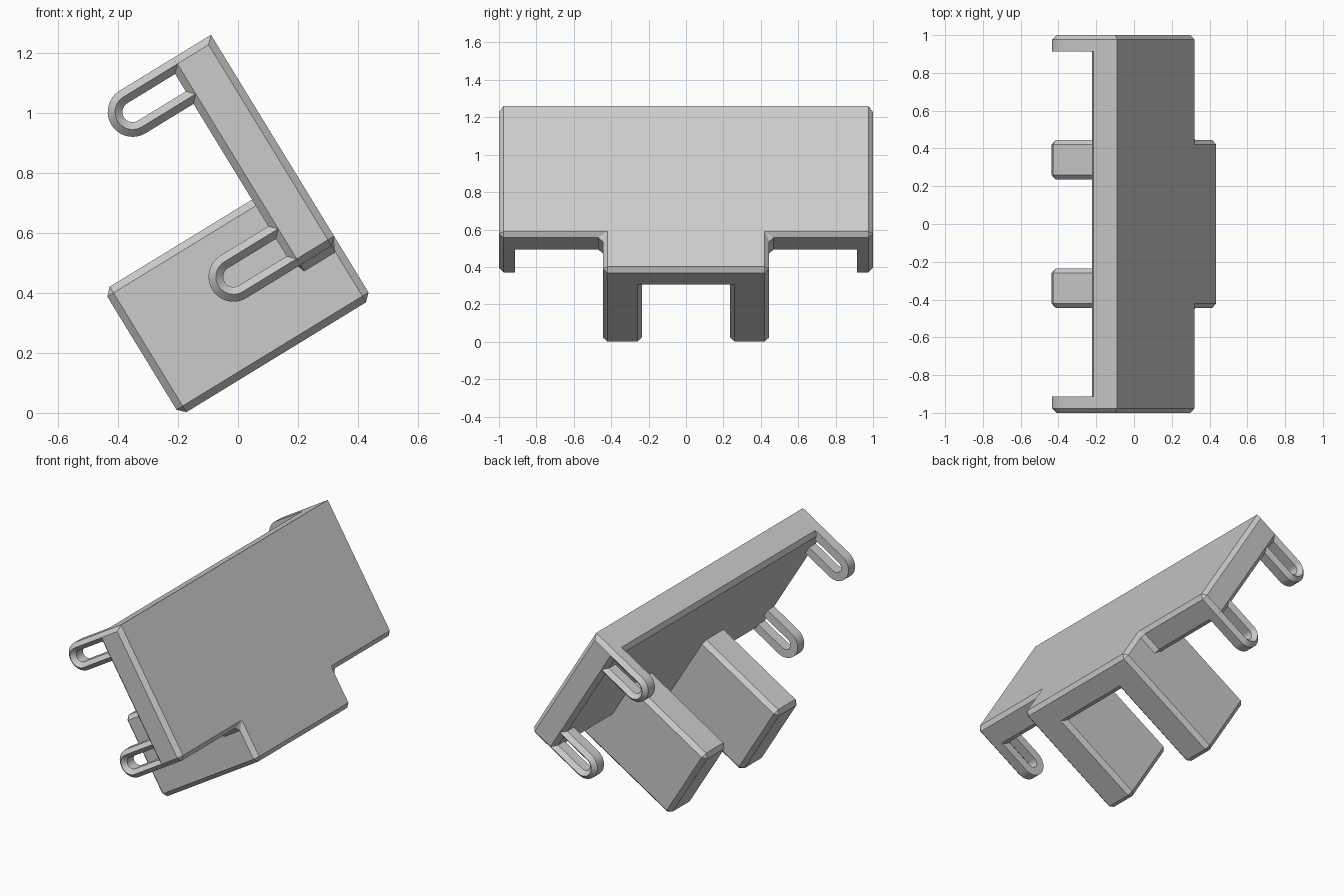
import bpy, bmesh, math
from mathutils import Matrix

cube = bpy.data.objects.get("Cube")
if cube:
    bpy.data.objects.remove(cube, do_unlink=True)

CHAMFER = 0.024
THICK, WIDE_END, TAB_END = 0.17, 0.81, 1.03   # plate thickness, lower edges
TAB_Y = 0.445

gray = bpy.data.materials.new("light gray")
gray.use_nodes = True
gray.diffuse_color = (0.6, 0.6, 0.6, 1)
gray.node_tree.nodes["Principled BSDF"].inputs["Base Color"].default_value = gray.diffuse_color

# Tilted frame: local x = out of the plate's inner side, y = length, z = down the plate
TILT = math.radians(31.45)
s, c = math.sin(TILT), math.cos(TILT)
FRAME = Matrix(((-c, 0, s, -0.09), (0, 1, 0, 0), (-s, 0, -c, 1.26), (0, 0, 0, 1)))


def finish(name, bm):
    bm.transform(FRAME)
    bmesh.ops.recalc_face_normals(bm, faces=bm.faces)
    mesh = bpy.data.meshes.new(name)
    bm.to_mesh(mesh)
    bm.free()
    mesh.materials.append(gray)
    obj = bpy.data.objects.new(name, mesh)
    bpy.context.collection.objects.link(obj)
    bpy.ops.object.select_all(action='DESELECT')
    obj.select_set(True)
    bpy.context.view_layer.objects.active = obj
    bpy.ops.object.shade_smooth_by_angle(angle=math.radians(25))


def chamfered_slab(name, outline, depth, keep_sharp=lambda p: False):
    """Extrude a (y, z) outline along local x and chamfer its edges."""
    bm = bmesh.new()
    face = bm.faces.new([bm.verts.new((0, y, z)) for y, z in outline])
    new = bmesh.ops.extrude_face_region(bm, geom=[face])["geom"]
    bmesh.ops.translate(bm, vec=(depth, 0, 0),
                        verts=[g for g in new if isinstance(g, bmesh.types.BMVert)])
    bmesh.ops.recalc_face_normals(bm, faces=bm.faces)
    edges = [e for e in bm.edges
             if not keep_sharp((e.verts[0].co + e.verts[1].co) / 2)]
    bmesh.ops.bevel(bm, geom=edges, offset=CHAMFER, segments=1,
                    affect='EDGES', offset_type='OFFSET')
    finish(name, bm)


# Wide plate with a narrower tab below; its top outer edge stays sharp
half = [(1, 0), (1, WIDE_END), (TAB_Y, WIDE_END), (TAB_Y, TAB_END)]
outline = half + [(-y, z) for y, z in reversed(half)]
chamfered_slab("back_plate", outline, THICK,
               lambda p: p.x < 0.001 and p.z < 0.001 and abs(p.y) < 0.001)

# Two thick legs standing out of the tab
for side, sign in (("left", 1), ("right", -1)):
    inner, outer = sign * 0.235, sign * TAB_Y
    chamfered_slab(side + "_leg", [(inner, 0.54), (outer, 0.54),
                                   (outer, TAB_END), (inner, TAB_END)], 0.75)


def loop_hook(name, sign, top):
    """Sweep a ridged section around a U-shaped loop."""
    outer, inner = 0.083, 0.034
    ridge = (outer + inner) / 2
    section = [(outer, 0.914), (outer, 1 - CHAMFER), (ridge, 1),
               (inner, 1 - CHAMFER), (inner, 0.914)]
    start, centre, steps = 0.13, 0.357, 18
    stations = [(start, -math.pi / 2)]
    stations += [(centre, math.pi * (i / steps - 0.5)) for i in range(steps + 1)]
    stations += [(start, math.pi / 2)]
    bm = bmesh.new()
    rings = [[bm.verts.new((x + r * math.cos(a), sign * y, top + outer + r * math.sin(a)))
              for r, y in section] for x, a in stations]
    n = len(section)
    for r0, r1 in zip(rings, rings[1:]):
        for i in range(n):
            j = (i + 1) % n
            bm.faces.new((r0[i], r0[j], r1[j], r1[i]))
    bm.faces.new(rings[0])
    bm.faces.new(rings[-1])
    finish(name, bm)


# Four loop hooks at the plate corners
for end, sign in (("rear", 1), ("front", -1)):
    loop_hook(end + "_upper_hook", sign, 0)
    loop_hook(end + "_lower_hook", sign, WIDE_END - 2 * 0.083)
